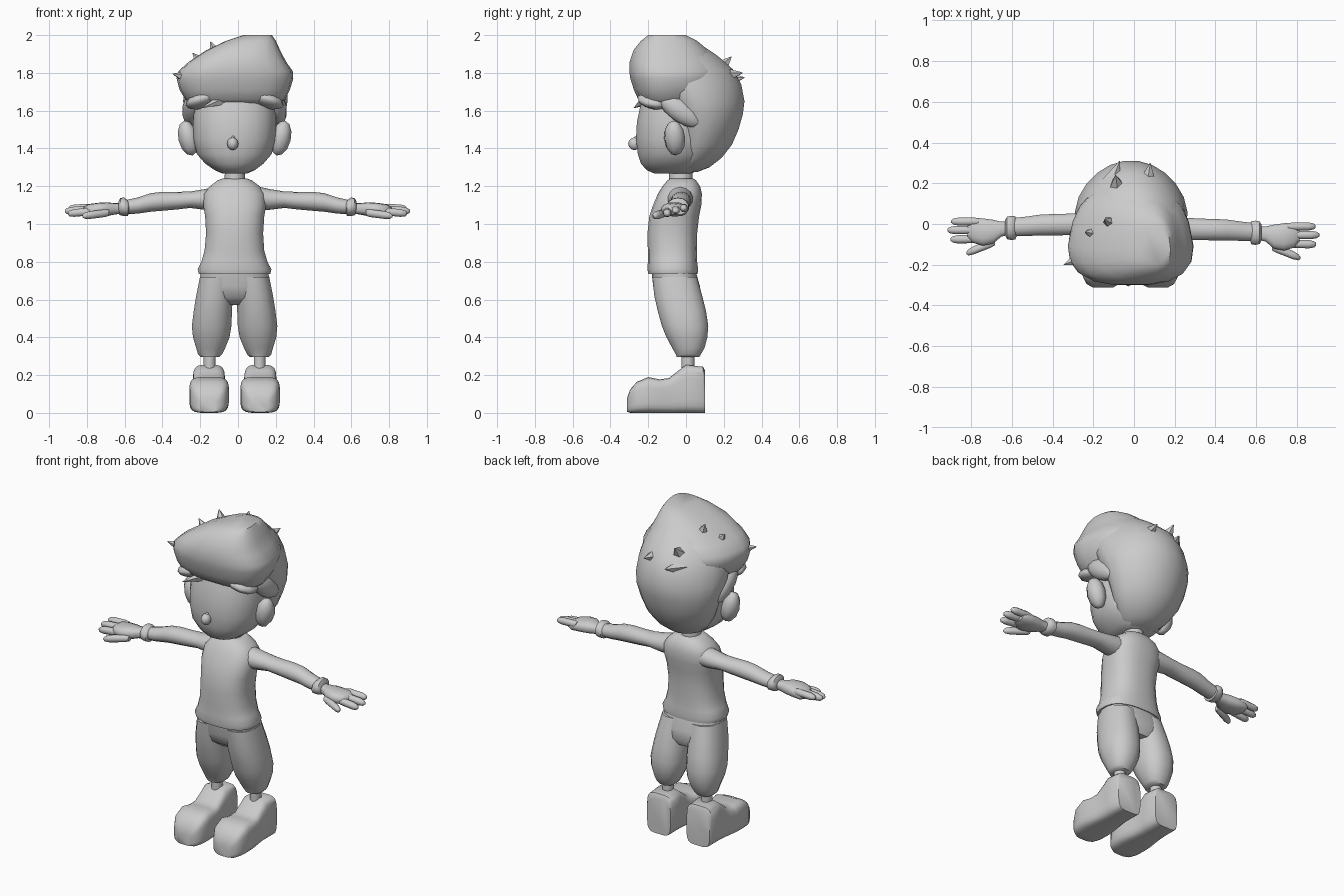
import bpy, bmesh
from math import cos, sin, pi, radians
from mathutils import Vector

CX = -0.018  # body centre line


def finish(name, bm, angle=50):
    bmesh.ops.recalc_face_normals(bm, faces=bm.faces)
    me = bpy.data.meshes.new(name)
    bm.to_mesh(me)
    bm.free()
    ob = bpy.data.objects.new(name, me)
    bpy.context.collection.objects.link(ob)
    bpy.ops.object.select_all(action='DESELECT')
    ob.select_set(True)
    bpy.context.view_layer.objects.active = ob
    bpy.ops.object.shade_smooth_by_angle(angle=radians(angle))
    return ob


def loft(name, rings, axis='z', n=16, e=2.0, taper=0.0):
    """Skin superellipse rings (t, a0, a1, b0, b1) along an axis."""
    bm = bmesh.new()
    loops = []
    for t, a0, a1, b0, b1 in rings:
        loop = []
        for i in range(n):
            w = 2 * pi * (i + 0.5) / n
            c, s = cos(w), sin(w)
            c = (abs(c) ** (2 / e)) * (1 if c > 0 else -1)
            s = (abs(s) ** (2 / e)) * (1 if s > 0 else -1)
            a = (a0 + a1) / 2 + (a1 - a0) / 2 * c * (1 - taper * s) / (1 + taper ** 2 / 2)
            b = (b0 + b1) / 2 + (b1 - b0) / 2 * s
            co = {'z': (a, b, t), 'x': (t, a, b), 'y': (a, t, b)}[axis]
            loop.append(bm.verts.new(co))
        loops.append(loop)
    for p, q in zip(loops, loops[1:]):
        for i in range(n):
            j = (i + 1) % n
            bm.faces.new((p[i], p[j], q[j], q[i]))
    bm.faces.new(loops[0])
    bm.faces.new(loops[-1])
    return finish(name, bm)


def blob(name, loc, scale, rot=(0, 0, 0), seg=12):
    bm = bmesh.new()
    bmesh.ops.create_uvsphere(bm, u_segments=seg, v_segments=max(6, seg // 2 + 1), radius=1)
    ob = finish(name, bm)
    ob.location, ob.scale, ob.rotation_euler = loc, scale, rot
    return ob


def spike(name, base, tip, r):
    base, tip = Vector(base), Vector(tip)
    d = tip - base
    bm = bmesh.new()
    bmesh.ops.create_cone(bm, cap_ends=True, segments=5, radius1=r, radius2=0.002, depth=d.length)
    ob = finish(name, bm, 30)
    ob.location = (base + tip) / 2
    ob.rotation_mode = 'QUATERNION'
    ob.rotation_quaternion = d.to_track_quat('Z', 'Y')
    return ob


# Shirt, neck and trouser seat
loft('shirt', [(.735, -.208, .172, -.20, .062), (.76, -.215, .178, -.205, .065), (.80, -.195, .157, -.203, .06),
               (.86, -.178, .140, -.203, .06), (.95, -.170, .134, -.205, .06), (1.04, -.175, .140, -.195, .07),
               (1.10, -.185, .150, -.175, .082), (1.16, -.180, .145, -.15, .085), (1.20, -.150, .115, -.125, .075),
               (1.23, -.110, .075, -.10, .055), (1.24, -.085, .05, -.085, .04)], n=24, e=2.5)
loft('neck', [(1.18, -.085, .05, -.095, .04), (1.23, -.072, .038, -.09, .035), (1.31, -.07, .036, -.09, .035)])
loft('trouser_seat', [(.57, -.12, .085, -.10, .06), (.61, -.19, .155, -.155, .08), (.67, -.21, .173, -.175, .075),
                      (.76, -.195, .16, -.185, .05)], n=20, e=2.5)

# Legs and shoes
for s, side in ((-1, 'left'), (1, 'right')):
    def mx(rings):
        return [(t, CX + s * i, CX + s * o, b0, b1) for t, i, o, b0, b1 in rings]
    loft(side + '_trouser_leg', mx([(.295, .08, .18, -.05, .07), (.31, .065, .195, -.055, .08),
         (.345, .048, .205, -.075, .10), (.40, .025, .222, -.105, .115), (.46, .015, .228, -.13, .12),
         (.54, .012, .218, -.152, .108), (.62, .008, .205, -.17, .088), (.72, .0, .185, -.18, .06)]), e=2.3)
    loft(side + '_ankle', mx([(.20, .10, .165, -.025, .045), (.32, .10, .165, -.025, .045)]), n=10)
    shoe = [(.10, .055, .215, 0, .225), (.09, .05, .222, 0, .245), (.0, .05, .222, 0, .255),
            (-.04, .05, .222, 0, .225), (-.09, .045, .227, 0, .185), (-.14, .036, .235, 0, .178),
            (-.20, .03, .24, 0, .19), (-.26, .036, .234, 0, .165), (-.295, .055, .215, 0, .125),
            (-.312, .085, .185, .005, .08)]
    loft(side + '_shoe', [(t, CX + s * i, CX + s * o, b0, b1) for t, i, o, b0, b1 in shoe], 'y', 20, 4.5)

# Arms, cuffs and hands
for s, side, dy in ((-1, 'left', .012), (1, 'right', -.012)):
    def arm(name, rings, n=14, e=2.0):
        loft(side + '_' + name, [(s * t - .003, a0 + dy, a1 + dy, b0, b1) for t, a0, a1, b0, b1 in rings], 'x', n, e)
    arm('arm', [(.10, -.09, .05, 1.07, 1.20), (.17, -.08, .05, 1.075, 1.185), (.25, -.07, .045, 1.085, 1.172),
                (.32, -.068, .04, 1.077, 1.17), (.40, -.07, .038, 1.07, 1.17), (.46, -.07, .035, 1.065, 1.163),
                (.53, -.072, .025, 1.055, 1.14), (.62, -.075, .015, 1.05, 1.12)])
    arm('cuff', [(.575, -.075, .015, 1.055, 1.12), (.58, -.09, .027, 1.043, 1.125), (.60, -.092, .03, 1.042, 1.14),
                 (.62, -.088, .026, 1.046, 1.138), (.63, -.07, .01, 1.055, 1.12)])
    arm('palm', [(.61, -.065, .0, 1.055, 1.11), (.65, -.075, .0, 1.05, 1.11), (.69, -.11, .01, 1.042, 1.115),
                 (.74, -.12, .017, 1.04, 1.112), (.79, -.105, .02, 1.04, 1.105), (.815, -.08, .01, 1.05, 1.09)], e=2.5)

    def finger(name, x0, x1, y0, y1, z0, z1, r):
        rings = []
        for f, k in ((0, .8), (.15, 1), (.75, 1), (.93, .75), (1, .3)):
            x, y, z = x0 + (x1 - x0) * f, y0 + (y1 - y0) * f, z0 + (z1 - z0) * f
            rings.append((x, y - r * k, y + r * k, z - r * k, z + r * k))
        arm(name, rings, 8)
    finger('ring_finger', .76, .895, -.0, .0, 1.088, 1.083, .021)
    finger('middle_finger', .76, .914, -.042, -.042, 1.078, 1.068, .022)
    finger('index_finger', .76, .898, -.085, -.088, 1.068, 1.055, .022)
    finger('thumb', .68, .82, -.10, -.155, 1.06, 1.042, .022)

# Face, nose and ears
loft('face', [(1.268, -.085, .05, -.17, .03), (1.285, -.125, .09, -.21, .07), (1.32, -.175, .137, -.24, .10),
              (1.37, -.22, .18, -.257, .13), (1.45, -.238, .20, -.267, .15), (1.54, -.24, .205, -.262, .15),
              (1.62, -.235, .20, -.245, .15), (1.70, -.22, .19, -.22, .15)], n=20, e=2.3)
blob('nose', (-.028, -.272, 1.425), (.03, .034, .034), seg=8)
loft('nose_bridge', [(1.41, -.052, -.004, -.30, -.23), (1.45, -.04, -.014, -.283, -.24), (1.465, -.032, -.02, -.27, -.25)], n=8)
for s, side in ((-1, 'left'), (1, 'right')):
    blob(side + '_ear', (CX + s * .245, -.06, 1.455), (.055, .058, .095), (0, s * radians(14), s * radians(-15)), 8)

# Hair: back of the head, swept top and side locks
loft('back_hair', [(1.275, -.085, .05, -.06, .06), (1.30, -.13, .095, -.05, .125), (1.35, -.185, .15, -.04, .19),
                   (1.42, -.23, .195, -.04, .245), (1.50, -.26, .225, -.05, .28), (1.58, -.28, .25, -.07, .303),
                   (1.65, -.29, .262, -.12, .312), (1.74, -.28, .26, -.18, .295), (1.82, -.255, .245, -.2, .25),
                   (1.89, -.19, .22, -.2, .17), (1.95, -.09, .19, -.2, .08), (1.985, 0, .15, -.18, .02)],
     n=20, e=2.1, taper=.2)
loft('swept_hair', [(1.63, -.24, .21, -.215, .08), (1.66, -.275, .245, -.255, .12), (1.71, -.305, .27, -.278, .17),
                    (1.77, -.32, .288, -.297, .2), (1.81, -.31, .285, -.303, .2), (1.86, -.255, .25, -.30, .17),
                    (1.92, -.165, .22, -.28, .12), (1.97, -.06, .198, -.24, .06), (2.0, .03, .178, -.20, 0)],
     n=20, e=2.6, taper=.16)
for s, side in ((-1, 'left'), (1, 'right')):
    blob(side + '_side_lock', (CX + s * .228, -.03, 1.6), (.05, .135, .06), (radians(-35), 0, 0), 10)
    blob(side + '_fringe', (CX + s * .17, -.17, 1.655), (.095, .09, .042), (0, s * radians(18), s * radians(25)), 10)

# Pointed tufts
tufts = [((-.22, -.15, 1.76), (-.345, -.20, 1.795), .06), ((-.17, -.05, 1.82), (-.24, -.04, 1.905), .06),
         ((-.10, .0, 1.86), (-.145, .02, 1.965), .06), ((-.08, .16, 1.80), (-.09, .24, 1.885), .06),
         ((-.12, .18, 1.76), (-.07, .31, 1.775), .06), ((.06, .17, 1.78), (.08, .30, 1.80), .06),
         ((-.09, -.215, 1.655), (-.19, -.275, 1.615), .03)]
for i, (b, t, r) in enumerate(tufts):
    spike('hair_tuft_%d' % (i + 1), b, t, r)
